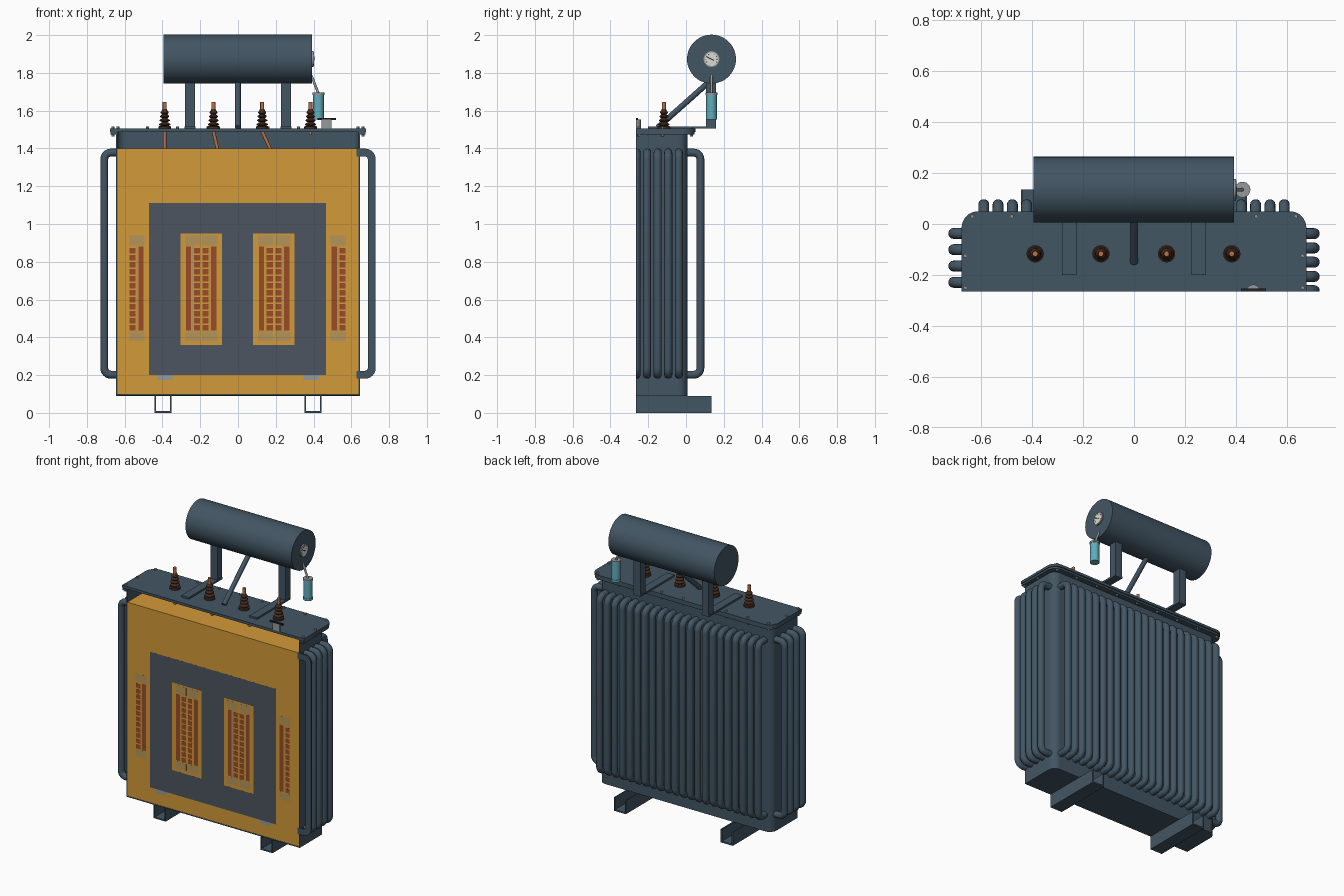
import bpy, bmesh, math
from mathutils import Vector, Matrix

if "Cube" in bpy.data.objects:
    bpy.data.objects.remove(bpy.data.objects["Cube"])

CUT = -0.265          # sectioned front plane
PI = math.pi


def material(name, rgb):
    m = bpy.data.materials.new(name)
    m.diffuse_color = (*rgb, 1)
    m.use_nodes = True
    m.node_tree.nodes["Principled BSDF"].inputs["Base Color"].default_value = m.diffuse_color
    return m


STEEL = material("painted_steel", (0.055, 0.092, 0.125))
OIL = material("oil", (0.65, 0.32, 0.04))
CORE = material("core_steel", (0.075, 0.09, 0.115))
COPPER = material("copper", (0.50, 0.17, 0.06))
WINDING = material("winding", (0.32, 0.07, 0.02))
PAPER = material("pressboard", (0.46, 0.30, 0.10))
PORCELAIN = material("brown_porcelain", (0.06, 0.025, 0.015))
METAL = material("bare_metal", (0.30, 0.32, 0.33))
GLASS = material("breather_glass", (0.12, 0.42, 0.50))
DIAL = material("dial_face", (0.70, 0.70, 0.65))
DARK = material("dark_metal", (0.015, 0.018, 0.02))


def finish(bm, name, mat):
    bmesh.ops.remove_doubles(bm, verts=bm.verts, dist=1e-5)
    bmesh.ops.recalc_face_normals(bm, faces=bm.faces)
    me = bpy.data.meshes.new(name)
    bm.to_mesh(me)
    bm.free()
    me.materials.append(mat)
    ob = bpy.data.objects.new(name, me)
    bpy.context.collection.objects.link(ob)
    return ob


def box(name, x0, x1, y0, y1, z0, z1, mat=STEEL):
    bm = bmesh.new()
    m = Matrix.Translation(((x0 + x1) / 2, (y0 + y1) / 2, (z0 + z1) / 2))
    bmesh.ops.create_cube(bm, size=1, matrix=m @ Matrix.Diagonal((x1 - x0, y1 - y0, z1 - z0, 1)))
    return finish(bm, name, mat)


def prism(name, outline, vec, mat=STEEL):
    bm = bmesh.new()
    f = bm.faces.new([bm.verts.new(p) for p in outline])
    r = bmesh.ops.extrude_face_region(bm, geom=[f])
    moved = [g for g in r["geom"] if isinstance(g, bmesh.types.BMVert)]
    bmesh.ops.translate(bm, verts=moved, vec=vec)
    return finish(bm, name, mat)


def pipe(name, pts, r, side=None, mat=STEEL, n=14, cut=False):
    """Round bar swept along a planar path whose plane normal is side."""
    pts = [Vector(p) for p in pts]
    bm, rings = bmesh.new(), []
    for i, p in enumerate(pts):
        t = (pts[min(i + 1, len(pts) - 1)] - pts[max(i - 1, 0)]).normalized()
        s = Vector(side) if side else t.orthogonal().normalized()
        u = t.cross(s)
        rings.append([bm.verts.new(p + r * (math.cos(a) * s + math.sin(a) * u))
                      for a in (2 * PI * k / n for k in range(n))])
    for a, b in zip(rings, rings[1:]):
        for k in range(n):
            bm.faces.new((a[k], a[(k + 1) % n], b[(k + 1) % n], b[k]))
    bm.faces.new(rings[0])
    bm.faces.new(rings[-1])
    if cut:
        bmesh.ops.bisect_plane(bm, geom=bm.verts[:] + bm.edges[:] + bm.faces[:],
                               plane_co=(0, CUT, 0), plane_no=(0, -1, 0), clear_outer=True)
        bmesh.ops.holes_fill(bm, edges=[e for e in bm.edges if e.is_boundary], sides=0)
    return finish(bm, name, mat)


def lathe(name, x, y, prof, mat, half=False, n=24):
    """Turn a closed (radius, z) profile; half leaves the part behind the cut."""
    bm = bmesh.new()
    steps = n + 1
    sweep = PI if half else 2 * PI
    rows = []
    for i in range(steps):
        a = sweep * i / n
        rows.append([bm.verts.new((x + r * math.cos(a), y + r * math.sin(a), z)) for r, z in prof])
    m = len(prof)
    for a, b in zip(rows, rows[1:]):
        for k in range(m):
            j = (k + 1) % m
            if prof[k][0] == 0 and prof[j][0] == 0:
                continue
            bm.faces.new((a[k], b[k], b[j], a[j]))
    if half:
        bm.faces.new(rows[0])
        bm.faces.new(rows[-1])
    bmesh.ops.dissolve_degenerate(bm, dist=1e-6, edges=bm.edges)
    return finish(bm, name, mat)


def ring(r0, r1, z0, z1):
    return [(r0, z0), (r1, z0), (r1, z1), (r0, z1)]


def outline(w, yb, rad, z):
    """Half tank plan: open front edge at the cut, rounded back corners."""
    arc = [(w - rad + rad * math.cos(a), yb - rad + rad * math.sin(a))
           for a in (PI / 2 * k / 8 for k in range(9))]
    right = [(w, CUT)] + arc
    return [(x, y, z) for x, y in right] + [(-x, y, z) for x, y in reversed(right)]


# tank shell, floor, rim and lid
T = 0.006
prism("tank_wall", outline(0.645, 0.008, 0.05, 0.09) + outline(0.645 - T, 0.008 - T, 0.044, 0.09)[::-1], (0, 0, 1.395))
prism("tank_floor", outline(0.644, 0.007, 0.05, 0.09), (0, 0, T))
prism("tank_rim", outline(0.675, 0.045, 0.06, 1.473) + outline(0.639, 0.002, 0.044, 1.473)[::-1], (0, 0, 0.013))
prism("tank_lid", outline(0.677, 0.05, 0.065, 1.488), (0, 0, 0.017))
oil = prism("oil_fill", outline(0.6385, 0.0015, 0.044, 0.097), (0, 0, 1.303), OIL)
oil.location.y = 0.0006

# lid bolts
for i, (x, y) in enumerate([(s * v, 0.03) for v in (0.16, 0.32, 0.48, 0.635) for s in (-1, 1)]
                           + [(0, 0.03), (-0.662, -0.125), (0.662, -0.125), (-0.662, -0.25), (0.662, -0.25)]):
    pipe(f"lid_bolt_{i}", [(x, y, 1.462), (x, y, 1.515)], 0.008, mat=METAL, n=6)


# cooling tubes around the back and the two sides
def loop_path():
    rad, out, lo, hi = 0.035, 0.07, 0.202, 1.378
    p = [(-0.01, hi)]
    p += [(out - 0.0 + rad * (math.cos(a) - 1) + 0.0, hi + rad * (math.sin(a) - 1))
          for a in (PI / 2 * (1 - k / 6) for k in range(7))]
    p += [(out + rad * (math.cos(a) - 1), lo + rad * (1 + math.sin(a)))
          for a in (-PI / 2 * k / 6 for k in range(7))]
    return p + [(-0.01, lo)]


PATH = loop_path()
for i in range(22):
    x = -0.59 + i * 1.18 / 21
    pipe(f"back_tube_{i}", [(x, 0.006 + d, z) for d, z in PATH], 0.0215, (1, 0, 0))
for i in range(5):
    y = -0.038 - 0.056 * i
    pipe(f"right_tube_{i}", [(0.638 + d, y, z) for d, z in PATH], 0.0215, (0, 1, 0), cut=(i == 4))
for i in range(4):
    y = -0.037 - 0.064 * i
    pipe(f"left_tube_{i}", [(-0.638 - d, y, z) for d, z in PATH], 0.0215, (0, 1, 0))

# channel feet
for s, tag in ((-1, "left"), (1, "right")):
    u = [(-0.045, 0.09), (-0.045, 0), (0.045, 0), (0.045, 0.09),
         (0.037, 0.09), (0.037, 0.009), (-0.037, 0.009), (-0.037, 0.09)]
    prism(f"{tag}_foot_channel", [(s * 0.398 + x, CUT, z) for x, z in u], (0, 0.4, 0))

# laminated core with two windows
FR, BK = CUT + 0.0002, CUT + 0.08
for tag, x0, x1 in (("left", -0.47, -0.305), ("middle", -0.085, 0.08), ("right", 0.30, 0.467)):
    box(f"{tag}_core_limb", x0, x1, FR, BK, 0.36, 0.95, CORE)
box("top_core_yoke", -0.47, 0.467, FR, BK, 0.95, 1.112, CORE)
box("bottom_core_yoke", -0.47, 0.467, FR, BK, 0.2, 0.36, CORE)
for s in (-1, 1):
    box("core_support", s * 0.388 - 0.04, s * 0.388 + 0.04, FR, BK, 0.175, 0.2, METAL)

# sectioned windings around each limb
for tag, cx in (("left", -0.388), ("middle", -0.002), ("right", 0.384)):
    for name, z0, z1 in (("top", 0.885, 0.94), ("bottom", 0.38, 0.43)):
        lathe(f"{tag}_{name}_end_ring", cx, FR, ring(0.107, 0.188, z0, z1), PAPER, True)
    lathe(f"{tag}_insulation_tube", cx, FR, ring(0.144, 0.149, 0.38, 0.94), PAPER, True)
    lathe(f"{tag}_inner_coil", cx, FR, ring(0.112, 0.14, 0.435, 0.88), WINDING, True)
    for i in range(12):
        z = 0.435 + i * 0.0372
        lathe(f"{tag}_outer_coil_disc_{i}", cx, FR, ring(0.154, 0.186, z, z + 0.029), WINDING, True)

# bushings with sheds, terminal rods and internal leads
BY = -0.117
shed = [(0, 1.505), (0.034, 1.505), (0.034, 1.517), (0.02, 1.519)]
for k in range(4):
    z, r = 1.525 + 0.021 * k, 0.03 - 0.003 * k
    shed += [(r, z), (r, z + 0.004), (0.014, z + 0.014)]
shed += [(0.012, 1.608), (0, 1.608)]
for i, (x, lx) in enumerate(((-0.388, -0.388), (-0.13, -0.002), (0.128, 0.384), (0.384, 0.384))):
    lathe(f"bushing_{i}", x, BY, shed, PORCELAIN)
    pipe(f"terminal_rod_{i}", [(x, BY, 1.58), (x, BY, 1.645)], 0.0105, mat=COPPER)
    if i < 3:
        pipe(f"winding_lead_{i}", [(x, BY, 1.49), (lx, BY, 0.93)], 0.009, mat=COPPER)
    else:
        pipe("short_lead", [(x, BY, 1.49), (x, BY, 1.47)], 0.009, mat=COPPER)

# conservator drum on two brackets with a middle strut
CY, CZ = 0.135, 1.873
pipe("conservator_drum", [(-0.395, CY, CZ), (0.393, CY, CZ)], 0.1295, n=48)
for s, tag in ((-1, "left"), (1, "right")):
    x = s * 0.254
    box(f"{tag}_bracket_base", x - 0.028, x + 0.028, -0.2, 0.158, 1.505, 1.517)
    box(f"{tag}_bracket_post", x - 0.026, x + 0.026, 0.105, 0.158, 1.517, 1.77)
pipe("conservator_strut", [(0, -0.15, 1.51), (0, 0.125, 1.755)], 0.0155)

# level gauge on the drum end
pipe("gauge_rim", [(0.39, CY, CZ), (0.400, CY, CZ)], 0.042, mat=METAL, n=32)
pipe("gauge_dial", [(0.395, CY, CZ), (0.402, CY, CZ)], 0.036, mat=DIAL, n=32)
pipe("gauge_needle", [(0.403, CY + 0.012, CZ - 0.006), (0.403, CY - 0.024, CZ + 0.012)], 0.002, mat=DARK, n=6)
for k in range(9):
    a = math.radians(-30 + 30 * k)
    c, s = math.cos(a), math.sin(a)
    pipe(f"gauge_tick_{k}", [(0.402, CY + 0.027 * c, CZ + 0.027 * s), (0.402, CY + 0.033 * c, CZ + 0.033 * s)],
         0.0012, mat=DARK, n=5)

# breather hanging from the drum
pipe("breather_pipe", [(0.385, CY, 1.79), (0.397, CY, 1.765), (0.426, CY, 1.69)], 0.007, (0, 1, 0), METAL)
lathe("breather_body", 0.426, CY, ring(0, 0.028, 1.565, 1.685), GLASS)
lathe("breather_cap", 0.426, CY, ring(0, 0.031, 1.683, 1.695), METAL)
lathe("breather_base", 0.426, CY, ring(0, 0.03, 1.553, 1.568), GLASS)

# sectioned filler stub and its handle
lathe("filler_stub", 0.468, CUT, ring(0, 0.027, 1.505, 1.552), METAL, True)
box("filler_handle", 0.42, 0.518, CUT, CUT + 0.012, 1.55, 1.561, DARK)

# smooth round surfaces, keep hard edges
bpy.ops.object.select_all(action='SELECT')
bpy.context.view_layer.objects.active = oil
bpy.ops.object.shade_smooth_by_angle(angle=math.radians(35))
